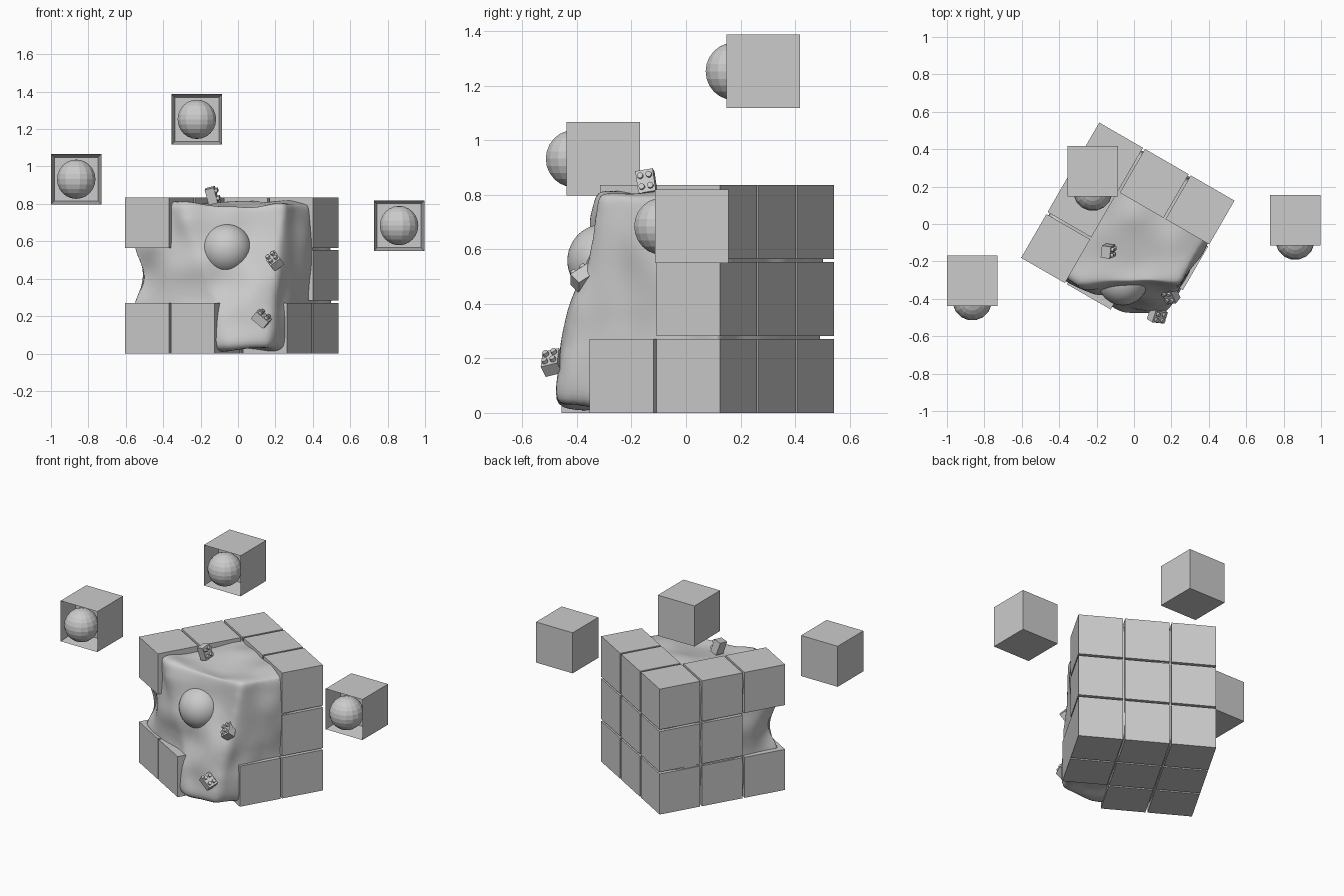
import bpy, bmesh, math
from mathutils import Matrix, Vector, noise

if "Cube" in bpy.data.objects:
    bpy.data.objects.remove(bpy.data.objects["Cube"])

SIZE, PITCH = 0.27, 0.2825
CUBE = Matrix.Translation((-0.033, -0.028, 0.4175)) @ Matrix.Rotation(math.radians(-30), 4, 'Z')


def make(name, bm, smooth=False):
    bmesh.ops.recalc_face_normals(bm, faces=bm.faces)
    me = bpy.data.meshes.new(name)
    bm.to_mesh(me)
    bm.free()
    for p in me.polygons:
        p.use_smooth = smooth
    ob = bpy.data.objects.new(name, me)
    bpy.context.collection.objects.link(ob)
    return ob


def box(bm, mat, dims):
    return bmesh.ops.create_cube(bm, size=1, matrix=mat @ Matrix.Diagonal((*dims, 1)))['verts']


# puzzle cube blocks, with the front corner opened up
missing = {(2, 0, 0), (0, 0, 1), (1, 0, 1), (2, 0, 1), (2, 1, 1),
           (1, 0, 2), (2, 0, 2), (1, 1, 2), (2, 1, 2), (1, 1, 1)}
bm = bmesh.new()
for i in range(3):
    for j in range(3):
        for k in range(3):
            if (i, j, k) not in missing:
                off = Vector((i - 1, j - 1, k - 1)) * PITCH
                box(bm, CUBE @ Matrix.Translation(off), (SIZE,) * 3)
make("cube_blocks", bm)

# soft filling: inset box cut by a sloping front plane, remeshed and smoothed
bm = bmesh.new()
box(bm, CUBE, (0.79, 0.79, 0.79))
cut = bmesh.ops.bisect_plane(bm, geom=bm.verts[:] + bm.edges[:] + bm.faces[:], dist=1e-5,
                             plane_co=(0, -0.485, 0), plane_no=(0, -1, 0.2), clear_outer=True)
bmesh.ops.holes_fill(bm, edges=[e for e in bm.edges if e.is_boundary])
filling = make("soft_filling", bm)
rm = filling.modifiers.new("remesh", 'REMESH')
rm.mode, rm.voxel_size = 'VOXEL', 0.02
sm = filling.modifiers.new("smooth", 'SMOOTH')
sm.factor, sm.iterations = 0.5, 14
baked = bpy.data.meshes.new_from_object(
    filling.evaluated_get(bpy.context.evaluated_depsgraph_get()))
filling.modifiers.clear()
filling.data = baked

# lumps and dents on the filling: centre, radius, push along the normal
dents = [((-0.53, -0.18, 0.42), 0.12, -0.06), ((-0.12, -0.33, 0.35), 0.15, -0.04),
         ((0.05, -0.2, 0.8), 0.2, -0.03), ((0.1, -0.45, 0.3), 0.15, 0.025),
         ((0.15, -0.36, 0.62), 0.12, -0.02), ((0.37, -0.2, 0.55), 0.15, 0.015)]
moved = []
for v in baked.vertices:
    d = 0.022 * noise.noise(v.co * 5.5)
    for c, r, a in dents:
        d += a * math.exp(-((v.co - Vector(c)).length / r) ** 2)
    moved.append(v.co + v.normal * d)
for v, co in zip(baked.vertices, moved):
    v.co = co
for p in baked.polygons:
    p.use_smooth = True

# big round eye
bm = bmesh.new()
bmesh.ops.create_uvsphere(bm, u_segments=48, v_segments=24, radius=0.135,
                          matrix=Matrix.Translation((-0.06, -0.30, 0.558)))
make("eye_ball", bm, True)

# floating open boxes, each holding a faceted ball
for n, c in enumerate([(-0.865, -0.303, 0.932), (-0.22, 0.283, 1.252), (0.861, 0.021, 0.684)]):
    bm = bmesh.new()
    box(bm, Matrix.Translation(c), (SIZE,) * 3)
    front = min(bm.faces, key=lambda f: f.calc_center_median().y)
    bmesh.ops.inset_region(bm, faces=[front], thickness=0.025)
    bmesh.ops.translate(bm, verts=front.verts, vec=(0, 0.13, 0))
    make(f"floating_box_{n + 1}", bm)
    bm = bmesh.new()
    spot = Matrix.Translation((c[0], c[1] - 0.108, c[2]))
    bmesh.ops.create_uvsphere(bm, u_segments=16, v_segments=12, radius=0.105,
                              matrix=spot @ Matrix.Rotation(math.pi / 16, 4, 'Z'))
    make(f"box_ball_{n + 1}", bm)

# little studded bricks stuck on the filling: position, stud direction, spin
bricks = [((-0.14, -0.145, 0.845), (1, -0.15, 0.25), 10),
          ((0.195, -0.375, 0.495), (-0.45, -0.6, 0.6), 50),
          ((0.125, -0.49, 0.185), (0.55, -0.35, 0.7), 20)]
for n, (pos, up, spin) in enumerate(bricks):
    m = (Matrix.Translation(pos) @ Vector(up).to_track_quat('Z', 'Y').to_matrix().to_4x4()
         @ Matrix.Rotation(math.radians(spin), 4, 'Z'))
    bm = bmesh.new()
    box(bm, m, (0.065, 0.085, 0.05))
    for sx in (-1, 1):
        for sy in (-1, 1):
            bmesh.ops.create_cone(bm, cap_ends=True, segments=12, radius1=0.011, radius2=0.011, depth=0.02,
                                  matrix=m @ Matrix.Translation((sx * 0.016, sy * 0.021, 0.029)))
    make(f"studded_brick_{n + 1}", bm)
